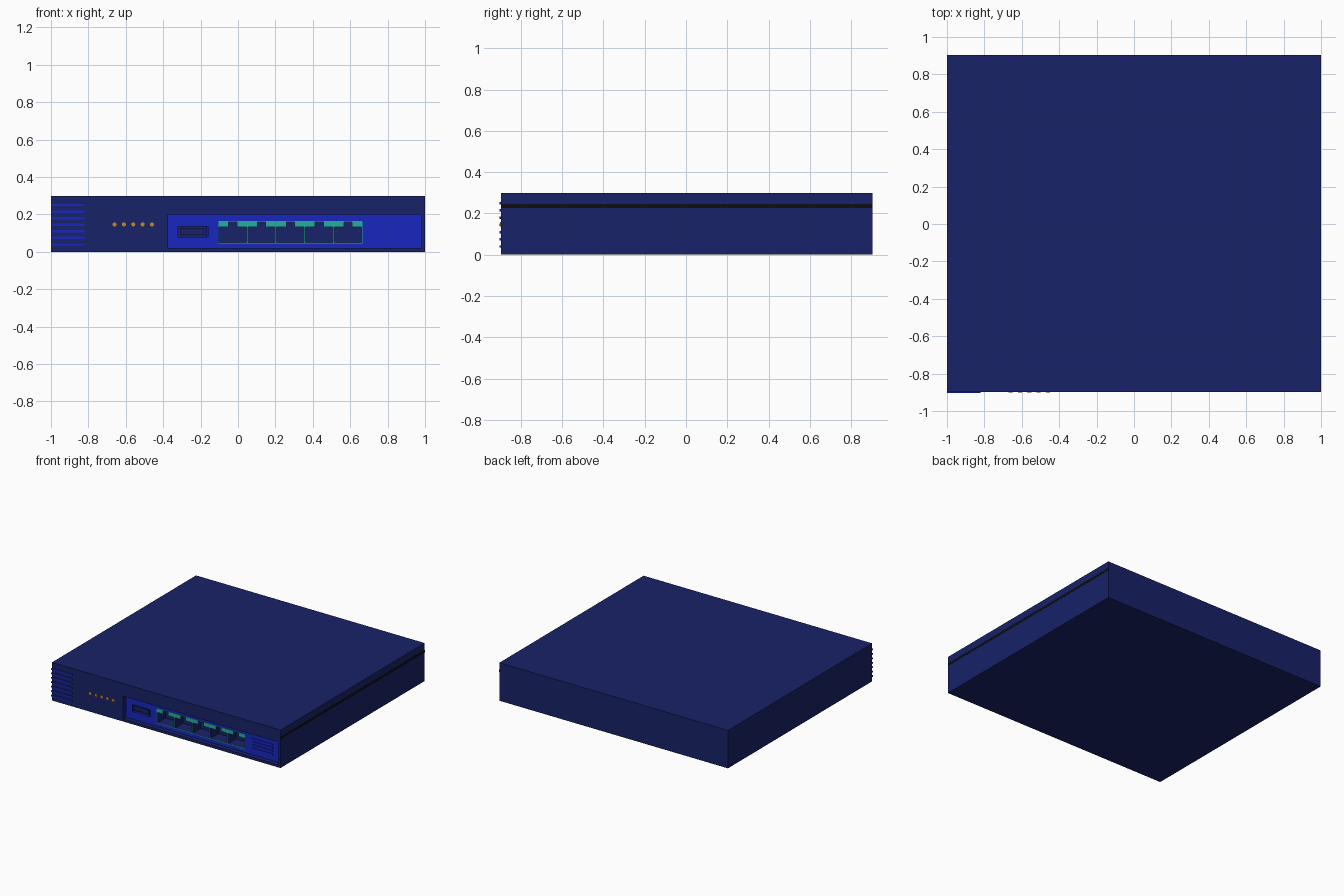
import bpy, bmesh, math
from mathutils import Matrix

if "Cube" in bpy.data.objects:
    bpy.data.objects.remove(bpy.data.objects["Cube"])


def mat(name, rgb):
    m = bpy.data.materials.new(name)
    m.diffuse_color = (*rgb, 1)
    m.use_nodes = True
    m.node_tree.nodes["Principled BSDF"].inputs["Base Color"].default_value = m.diffuse_color
    return m


NAVY = mat("navy", (0.009, 0.016, 0.14))
BLUE = mat("blue", (0.009, 0.02, 0.52))
TEAL = mat("teal", (0.02, 0.42, 0.36))
AMBER = mat("amber", (0.6, 0.25, 0.01))
BLACK = mat("black", (0.004, 0.004, 0.006))


def finish(bm, name, m):
    bmesh.ops.recalc_face_normals(bm, faces=bm.faces)
    me = bpy.data.meshes.new(name)
    bm.to_mesh(me)
    bm.free()
    ob = bpy.data.objects.new(name, me)
    bpy.context.collection.objects.link(ob)
    if m:
        me.materials.append(m)
    return ob


def prism(name, outline, y0, y1, m=None):
    """Extrude an x-z outline from y0 to y1."""
    bm = bmesh.new()
    f = bm.faces.new([bm.verts.new((x, y0, z)) for x, z in outline])
    new = bmesh.ops.extrude_face_region(bm, geom=[f])["geom"]
    bmesh.ops.translate(bm, vec=(0, y1 - y0, 0),
                        verts=[v for v in new if isinstance(v, bmesh.types.BMVert)])
    return finish(bm, name, m)


def box(name, x0, x1, y0, y1, z0, z1, m=None):
    return prism(name, [(x0, z0), (x1, z0), (x1, z1), (x0, z1)], y0, y1, m)


def cut(ob, cutters):
    bpy.context.view_layer.objects.active = ob
    for c in cutters:
        c.hide_render = True
        mod = ob.modifiers.new("cut", "BOOLEAN")
        mod.operation = "DIFFERENCE"
        mod.solver = "EXACT"
        mod.object = c
        bpy.ops.object.modifier_apply(modifier=mod.name)


FRONT, BACK = -0.897, 0.903
FLOOR = FRONT + 0.035          # depth of the recessed connector panel
PITCH, PORT_X = 0.154, -0.105

# Cutters: panel recess, T-shaped network ports, small module slot
recess = box("recess_cutter", -0.375, 0.98, FRONT - 0.1, FLOOR + 0.005, 0.02, 0.2)
holes = []
for i in range(5):
    a, b = PORT_X + i * PITCH + 0.004, PORT_X + (i + 1) * PITCH - 0.004
    c = (a + b) / 2
    holes.append(prism("port_cutter",
                       [(a, 0.05), (b, 0.05), (b, 0.133), (c + 0.022, 0.133), (c + 0.022, 0.16),
                        (c - 0.022, 0.16), (c - 0.022, 0.133), (a, 0.133)],
                       FLOOR - 0.05, FLOOR + 0.1))
holes.append(box("slot_cutter", -0.32, -0.16, FLOOR - 0.05, FLOOR + 0.07, 0.08, 0.135))

# Case
case = box("case", -0.999, 0.999, FRONT, BACK, 0, 0.3, NAVY)
cut(case, [recess] + holes)

# Connector panel and port surround
panel = box("connector_panel", -0.375, 0.98, FLOOR, FLOOR + 0.005, 0.02, 0.2, BLUE)
cut(panel, holes)
surround = box("port_surround", PORT_X, PORT_X + 5 * PITCH, FLOOR - 0.003, FLOOR + 0.003,
               0.045, 0.165, TEAL)
cut(surround, holes)
for c in [recess] + holes:
    bpy.data.objects.remove(c)

# Module slot insert
box("slot_tongue", -0.31, -0.185, FLOOR + 0.008, FLOOR + 0.071, 0.09, 0.125, NAVY)
box("slot_latch", -0.176, -0.165, FLOOR + 0.002, FLOOR + 0.071, 0.085, 0.13, BLUE)

# Raised ribs at the right of the panel
for i in range(4):
    z = 0.065 + i * 0.025
    box(f"panel_rib_{i + 1}", 0.73, 0.91, FLOOR - 0.006, FLOOR + 0.002, z, z + 0.012, BLUE)

# Vent bars at the left of the front
for i in range(7):
    z = 0.04 + i * 0.035
    box(f"vent_bar_{i + 1}", -1.0, -0.82, FRONT - 0.006, FRONT + 0.01, z - 0.006, z + 0.006, BLUE)

# Status lights
for i in range(5):
    bm = bmesh.new()
    bmesh.ops.create_cone(bm, cap_ends=True, segments=16, radius1=0.011, radius2=0.011, depth=0.014,
                          matrix=Matrix.Translation((-0.66 + i * 0.05, FRONT + 0.003, 0.147))
                          @ Matrix.Rotation(math.pi / 2, 4, "X"))
    finish(bm, f"status_light_{i + 1}", AMBER)

# Dark seam along the right side
box("side_seam", 0.99, 1.0, FRONT, BACK, 0.226, 0.246, BLACK)
